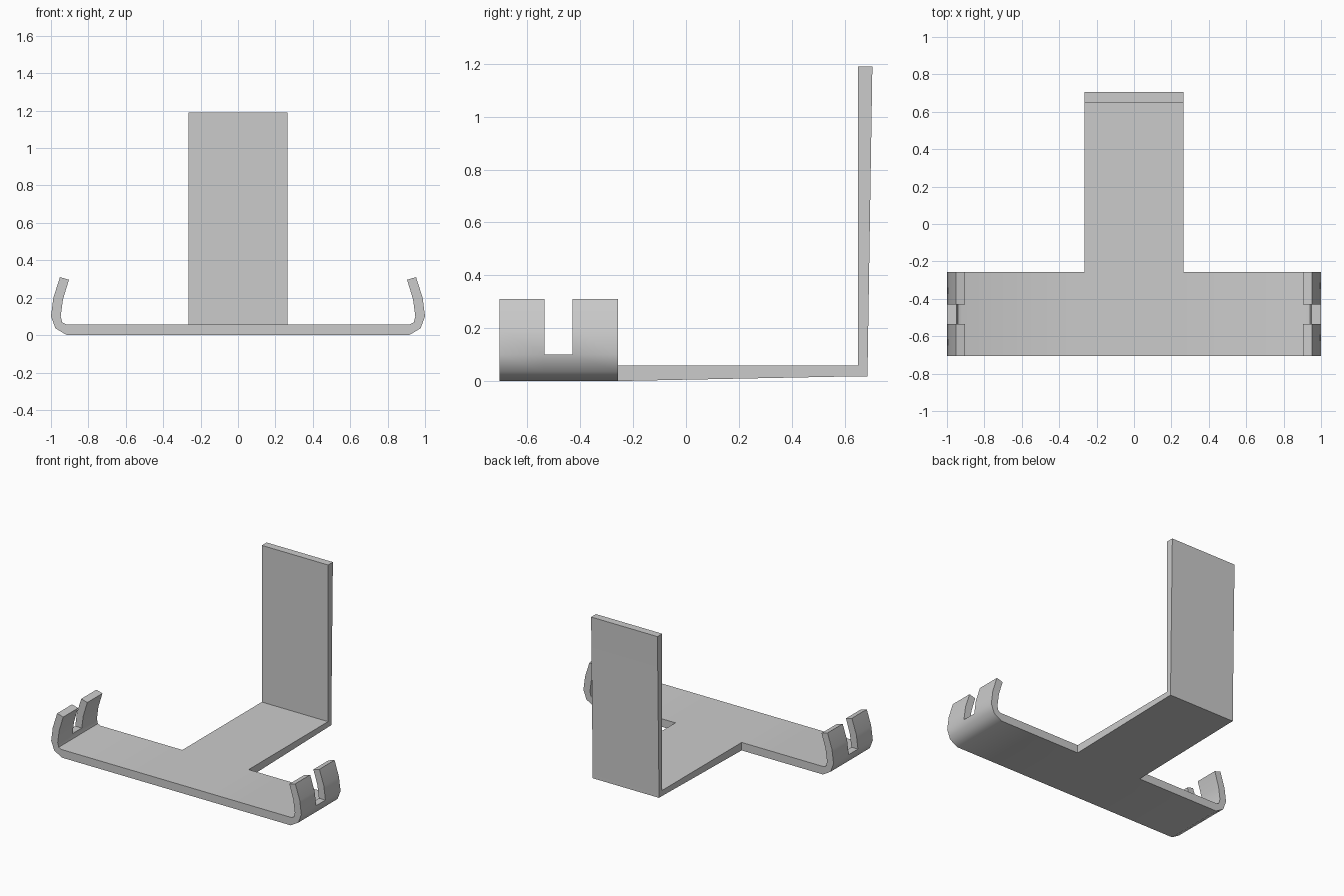
import bpy, bmesh

if "Cube" in bpy.data.objects:
    bpy.data.objects.remove(bpy.data.objects["Cube"])

# Sheet cross-section of the right half: (outer x, outer z, inner x, inner z)
half = [
    (0.265, 0.0, 0.265, 0.058),
    (0.915, 0.0, 0.92, 0.058),
    (0.976, 0.036, 0.94, 0.068),
    (1.0, 0.10, 0.948, 0.10),
    (0.987, 0.20, 0.936, 0.19),
    (0.952, 0.31, 0.904, 0.296),
]
section = [(-a, b, -c, d) for a, b, c, d in reversed(half)] + half
ys = [-0.705, -0.535, -0.43, -0.257, 0.65, 0.687]
mid = len(half) - 1                      # index of the central strip
n = len(section) - 1


def is_solid(i, j):
    if not (0 <= i < n and 0 <= j < len(ys) - 1):
        return False
    if j >= 3:                           # stem behind the cross bar
        return i == mid
    in_slot = j == 1 and (i < 2 or i >= n - 2)
    return not in_slot


bm = bmesh.new()
verts = {}


def vert(i, j, side):
    key = (i, j, side)
    if key not in verts:
        ox, oz, ix, iz = section[i]
        x, z = (ix, iz) if side else (ox, oz)
        if not side and j >= 4:          # underside rises slightly to the back
            z = 0.018
        verts[key] = bm.verts.new((x, ys[j], z))
    return verts[key]


# Cross bar, hooked ends with slots, and stem as one continuous sheet
wall_base = None
for i in range(n):
    for j in range(len(ys) - 1):
        if not is_solid(i, j):
            continue
        ring = [(i, j), (i + 1, j), (i + 1, j + 1), (i, j + 1)]
        bm.faces.new([vert(*p, 0) for p in reversed(ring)])
        top = bm.faces.new([vert(*p, 1) for p in ring])
        if j == len(ys) - 2:
            wall_base = top
        for k, (di, dj) in enumerate([(0, -1), (1, 0), (0, 1), (-1, 0)]):
            if not is_solid(i + di, j + dj):
                a, b = ring[k], ring[(k + 1) % 4]
                bm.faces.new([vert(*a, 0), vert(*b, 0), vert(*b, 1), vert(*a, 1)])

# Upright back plate, thickening slightly towards its top
cap = bmesh.ops.extrude_discrete_faces(bm, faces=[wall_base])["faces"][0]
for v in cap.verts:
    v.co.z = 1.19
    if v.co.y > 0.67:
        v.co.y = 0.705

bmesh.ops.remove_doubles(bm, verts=bm.verts, dist=1e-5)
bmesh.ops.recalc_face_normals(bm, faces=bm.faces)
mesh = bpy.data.meshes.new("bent_bracket")
bm.to_mesh(mesh)
bm.free()
bracket = bpy.data.objects.new("bent_bracket", mesh)
bpy.context.collection.objects.link(bracket)

# Smooth bends, sharp sheet edges
bpy.context.view_layer.objects.active = bracket
bracket.select_set(True)
bpy.ops.object.shade_smooth_by_angle(angle=0.75)
